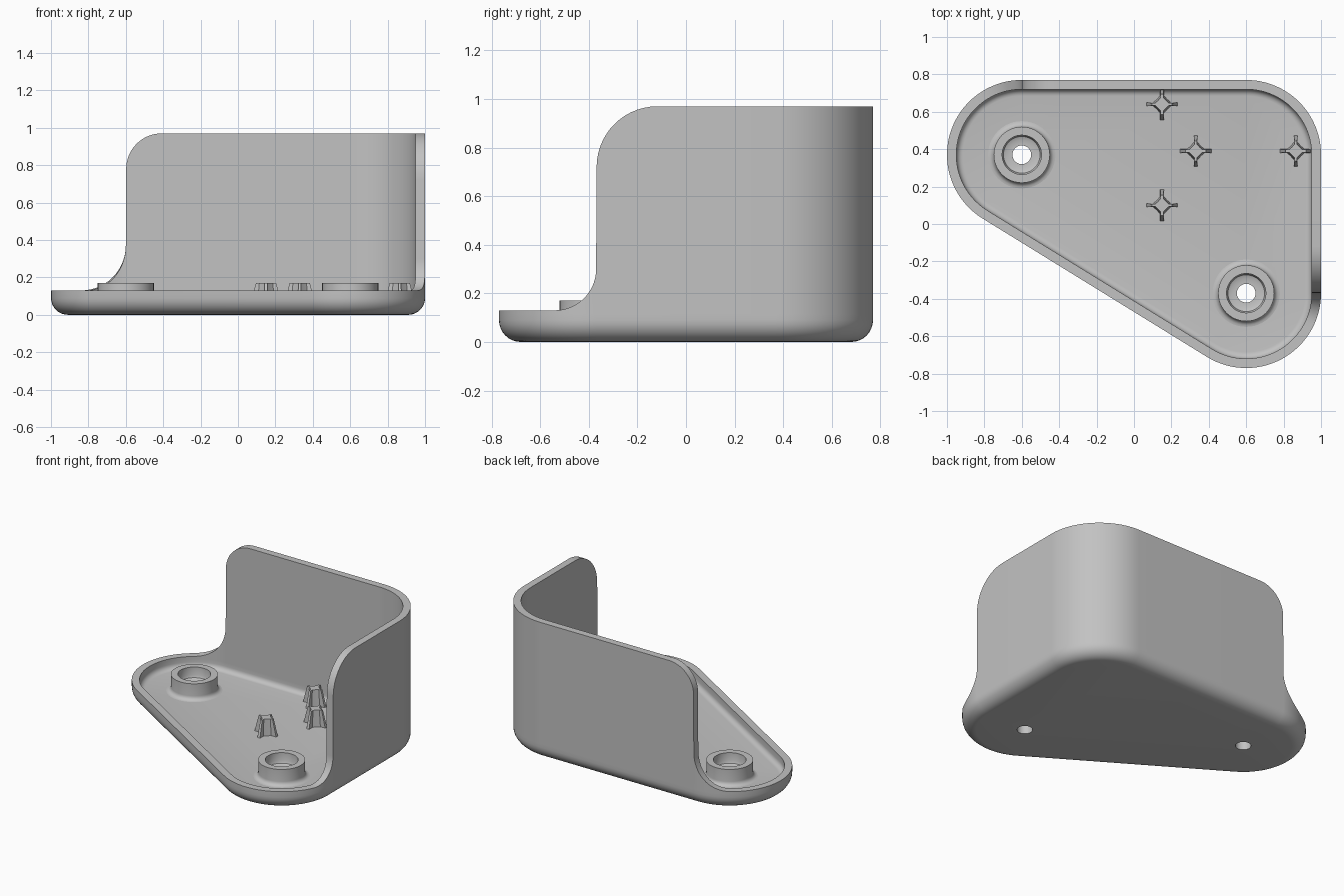
import bpy, bmesh
from math import sin, cos, asin, atan2, pi, radians
from mathutils import Vector

cube = bpy.data.objects.get("Cube")
if cube:
    bpy.data.objects.remove(cube)

grey = bpy.data.materials.new("plain_grey")
grey.use_nodes = True
grey.diffuse_color = (0.54, 0.54, 0.54, 1)
grey.node_tree.nodes["Principled BSDF"].inputs["Base Color"].default_value = grey.diffuse_color

R, WALL, RIM, TOP, FLOOR = 0.40, 0.05, 0.13, 0.97, 0.055
CX, CY = 0.60, 0.37
SCREWS = [(-CX, CY), (CX, -CY)]


def finish(name, bm):
    bmesh.ops.recalc_face_normals(bm, faces=bm.faces)
    mesh = bpy.data.meshes.new(name)
    bm.to_mesh(mesh)
    bm.free()
    mesh.materials.append(grey)
    ob = bpy.data.objects.new(name, mesh)
    bpy.context.collection.objects.link(ob)
    bpy.ops.object.select_all(action='DESELECT')
    ob.select_set(True)
    bpy.context.view_layer.objects.active = ob
    bpy.ops.object.shade_smooth_by_angle(angle=radians(35))
    return ob


def span(a, b, n):
    return [a + (b - a) * i / n for i in range(n + 1)]


def bridge(bm, lower, upper):
    n = len(lower)
    for i in range(n):
        j = (i + 1) % n
        bm.faces.new((lower[i], lower[j], upper[j], upper[i]))


def circle(bm, x, y, r, z, n=48):
    return [bm.verts.new((x + r * cos(2 * pi * i / n), y + r * sin(2 * pi * i / n), z))
            for i in range(n)]


def fill(bm, loops):
    edges = []
    for loop in loops:
        for i, v in enumerate(loop):
            w = loop[(i + 1) % len(loop)]
            edges.append(bm.edges.get((v, w)) or bm.edges.new((v, w)))
    bmesh.ops.triangle_fill(bm, edges=edges, use_beauty=True)


# Outline stations: core point, outward angle, wall height
stations = []


def add(x, y, angle, h):
    stations.append((Vector((x, y)), angle, h))


slant = atan2(-CX, -CY) + 0.0
slant = 2 * pi + atan2(-2 * CX, -2 * CY)
quarter = span(0, pi / 2, 14)
sweep_l, sweep_r = 0.24, 0.17      # concave sweeps at the wall feet
round_l, round_r = 0.19, 0.25      # rounded upper wall corners

# Left end, low rim rising into the back wall
start = pi / 2 + asin(sweep_l / R)
for a in span(slant, start, 24)[:-1]:
    add(-CX, CY, a, RIM)
for t in reversed(quarter):
    add(-CX, CY, pi / 2 + asin(sweep_l / R * (1 - cos(t))), RIM + sweep_l * (1 - sin(t)))
# Back wall with rounded corner
for t in quarter:
    add(-CX + 0.002 + round_l * (1 - cos(t)), CY, pi / 2, TOP - round_l * (1 - sin(t)))
# Tall corner
for a in span(pi / 2, 0, 24):
    add(CX, CY, a, TOP)
# Right wall with rounded corner
for t in reversed(quarter):
    add(CX, -CY + 0.002 + round_r * (1 - cos(t)), 0, TOP - round_r * (1 - sin(t)))
# Front end, sweeping down to the low rim
for t in quarter:
    add(CX, -CY, -asin(sweep_r / R * (1 - cos(t))), RIM + sweep_r * (1 - sin(t)))
for a in span(-asin(sweep_r / R), slant - 2 * pi, 24)[1:]:
    add(CX, -CY, a, RIM)

# Tray: rounded underside, outer wall, rim, inner wall, floor fillet
FIL, IN = 0.09, 0.035
rows = [(R - FIL + FIL * sin(t), FIL - FIL * cos(t)) for t in span(0, pi / 2, 8)]
rows += [(R, 0.115), (R, None), (R - WALL, None), (R - WALL, 0.115)]
rows += [(R - WALL - IN + IN * cos(t), FLOOR + IN - IN * sin(t)) for t in span(0, pi / 2, 5)]

bm = bmesh.new()
rings = []
for r, z in rows:
    ring = []
    for core, a, h in stations:
        p = core + r * Vector((cos(a), sin(a)))
        ring.append(bm.verts.new((p.x, p.y, h if z is None else z)))
    rings.append(ring)
for low, high in zip(rings, rings[1:]):
    bridge(bm, low, high)

# Screw holes through the floor
under, over = [rings[0]], [rings[-1]]
for x, y in SCREWS:
    low, high = circle(bm, x, y, 0.05, 0), circle(bm, x, y, 0.05, FLOOR)
    bridge(bm, low, high)
    under.append(low)
    over.append(high)
fill(bm, under)
fill(bm, over)
finish("tray_with_walls", bm)

# Counterbored screw bosses with filleted feet
FOOT = 0.03
profile = [(0.05, FLOOR), (0.05, 0.09), (0.08, 0.09), (0.098, 0.098), (0.105, 0.115),
           (0.105, 0.17), (0.15, 0.17)]
profile += [(0.15 + FOOT * (1 - cos(t)), FLOOR + FOOT * (1 - sin(t))) for t in span(0, pi / 2, 5)]
for name, (x, y) in zip(("right_screw_boss", "left_screw_boss"), SCREWS):
    bm = bmesh.new()
    loops = [circle(bm, x, y, r, z) for r, z in profile]
    for low, high in zip(loops, loops[1:]):
        bridge(bm, low, high)
    finish(name, bm)


# Tapered cross-shaped support posts
def star(bm, x, y, z, tip, core, half):
    ring = []
    for k in range(4):
        a = k * pi / 2
        for u, v in ((core, -half), (tip, -half), (tip, half), (core, half), (core * .58, core * .58)):
            ring.append(bm.verts.new((x + u * cos(a) - v * sin(a), y + u * sin(a) + v * cos(a), z)))
    return ring


for i, (x, y) in enumerate([(0.15, 0.64), (0.15, 0.10), (0.33, 0.39), (0.865, 0.39)]):
    bm = bmesh.new()
    low = star(bm, x, y, FLOOR - 0.005, 0.085, 0.047, 0.010)
    high = star(bm, x, y, 0.17, 0.054, 0.036, 0.007)
    bridge(bm, low, high)
    bm.faces.new(high)
    bm.faces.new(low)
    finish(f"support_post_{i + 1}", bm)
